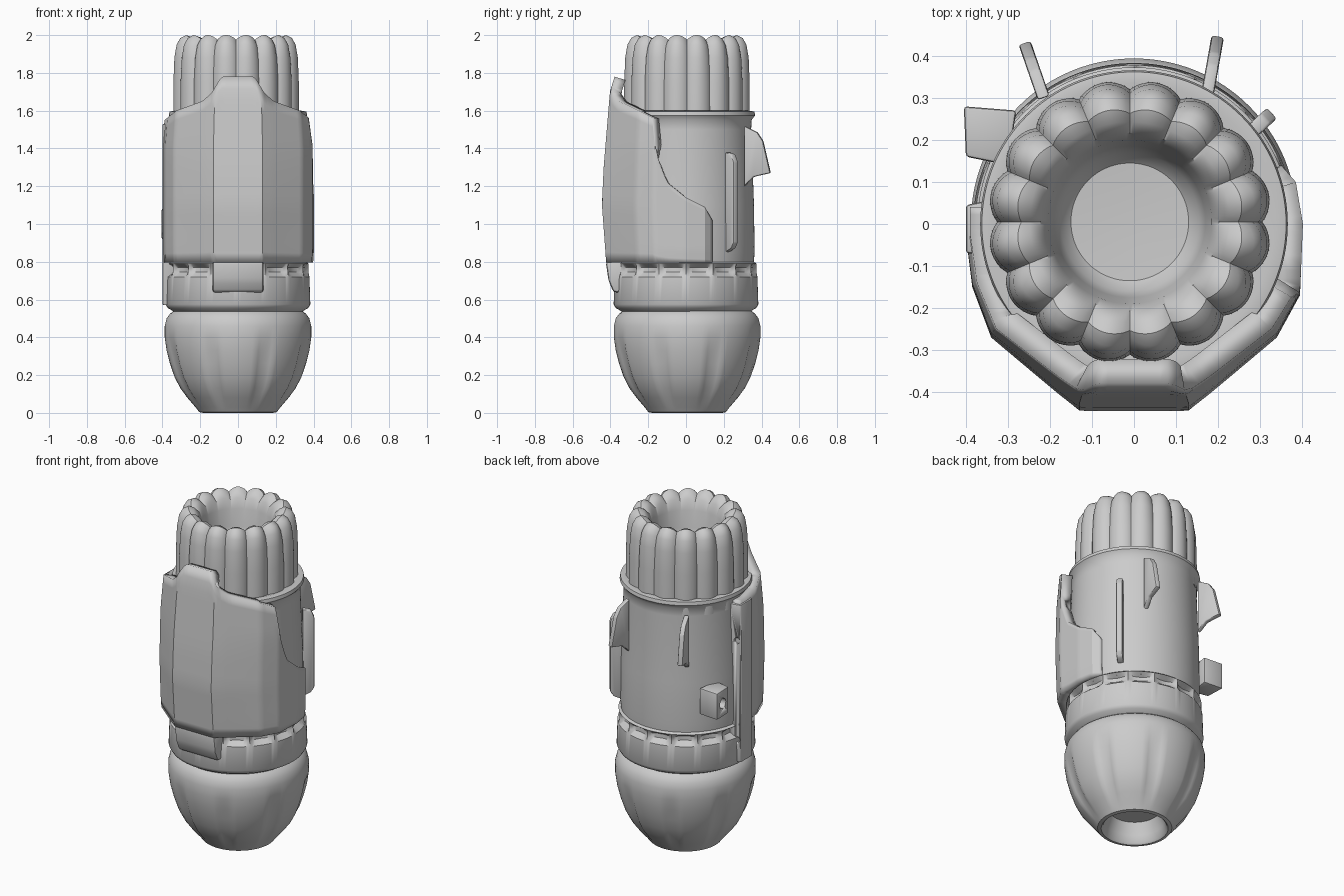
import bpy, bmesh, math
from mathutils import Vector, Matrix

cube = bpy.data.objects.get("Cube")
if cube:
    bpy.data.objects.remove(cube)

grey = bpy.data.materials.new("plain grey")
grey.use_nodes = True
grey.diffuse_color = (0.6, 0.6, 0.6, 1)
grey.node_tree.nodes["Principled BSDF"].inputs["Base Color"].default_value = (0.6, 0.6, 0.6, 1)


def lerp_table(table, v):
    """Piecewise linear lookup in (key, value) pairs."""
    if v <= table[0][0]:
        return table[0][1]
    for (a, p), (b, q) in zip(table, table[1:]):
        if v <= b:
            return p + (q - p) * (v - a) / (b - a)
    return table[-1][1]


def finish(name, bm, angle=40, recalc=True):
    if recalc:
        bmesh.ops.recalc_face_normals(bm, faces=bm.faces)
    mesh = bpy.data.meshes.new(name)
    bm.to_mesh(mesh)
    bm.free()
    mesh.materials.append(grey)
    ob = bpy.data.objects.new(name, mesh)
    bpy.context.collection.objects.link(ob)
    bpy.ops.object.select_all(action='DESELECT')
    ob.select_set(True)
    bpy.context.view_layer.objects.active = ob
    bpy.ops.object.shade_smooth_by_angle(angle=math.radians(angle))
    return ob


def grid_faces(bm, rows, closed):
    n = len(rows[0])
    for a, b in zip(rows, rows[1:]):
        for i in range(n if closed else n - 1):
            j = (i + 1) % n
            bm.faces.new((a[i], b[i], b[j], a[j]))


def turned(name, profile, shape=None, n=128, centre=(0, 0), angle=40):
    """Revolve (r, z) rows; shape(theta, r, z, k) may change r and z."""
    bm = bmesh.new()
    rows = []
    for k, (r, z) in enumerate(profile):
        ring = []
        for i in range(n):
            t = math.tau * i / n
            rr, zz = shape(t, r, z, k) if shape else (r, z)
            ring.append(bm.verts.new((centre[0] + rr * math.cos(t), centre[1] + rr * math.sin(t), zz)))
        rows.append(ring)
    grid_faces(bm, rows, True)
    bm.faces.new(rows[0])
    bm.faces.new(rows[-1])
    return finish(name, bm, angle)


def prism(name, outline, depth, matrix, bevel=0.008):
    """Extrude an outline by depth along local z, then place it."""
    bm = bmesh.new()
    face = bm.faces.new([bm.verts.new((x, y, 0)) for x, y in outline])
    ext = bmesh.ops.extrude_face_region(bm, geom=[face])
    bmesh.ops.translate(bm, vec=(0, 0, depth), verts=[v for v in ext["geom"] if isinstance(v, bmesh.types.BMVert)])
    bmesh.ops.recalc_face_normals(bm, faces=bm.faces)
    if bevel:
        bmesh.ops.bevel(bm, geom=bm.edges[:], offset=bevel, segments=2, affect='EDGES', profile=0.5)
    bm.transform(matrix)
    return finish(name, bm)


def cut(target, cutter):
    mod = target.modifiers.new("cut", 'BOOLEAN')
    mod.operation = 'DIFFERENCE'
    mod.solver = 'EXACT'
    mod.object = cutter
    cutter.hide_render = True
    cutter.hide_viewport = True
    cutter.display_type = 'WIRE'


def hole(target, place, axis, radius=0.022, depth=0.08):
    bm = bmesh.new()
    bmesh.ops.create_cone(bm, cap_ends=True, segments=20, radius1=radius, radius2=radius, depth=depth)
    bm.transform(Matrix.Translation(place) @ Vector((0, 0, 1)).rotation_difference(Vector(axis)).to_matrix().to_4x4())
    cut(target, finish("hole_cutter", bm))


# Rounded base with shallow raised panels and an open underside
def panels(t, r, z, k):
    fade = lerp_table([(0.03, 0), (0.1, 1), (0.34, 1), (0.42, 0)], z) if k > 3 else 0
    side = abs(math.cos(4 * t))
    return r - 0.012 * fade * (1 - min(1, max(0, (side - 0.3) * 5))), z


turned("base_dome", [(0.14, 0.12), (0.165, 0.05), (0.175, 0.01), (0.185, 0), (0.205, 0.004), (0.225, 0.03),
                     (0.268, 0.08), (0.305, 0.13), (0.336, 0.19), (0.36, 0.26), (0.378, 0.33), (0.388, 0.4),
                     (0.388, 0.46), (0.378, 0.5), (0.36, 0.525), (0.34, 0.54), (0.3, 0.56)],
       panels, centre=(0, 0.006))


# Band with a scalloped upper edge
def scallops(t, r, z, k):
    return (r - 0.03 * abs(math.sin(8 * t)) ** 0.6, z) if k in (5, 6) else (r, z)


turned("scalloped_band", [(0.3, 0.5), (0.345, 0.54), (0.372, 0.555), (0.383, 0.575), (0.378, 0.72), (0.373, 0.745),
                          (0.372, 0.77), (0.373, 0.79), (0.36, 0.8), (0.3, 0.8)], scallops, n=192)

# Main tube with a flared collar
turned("main_tube", [(0.3, 0.74), (0.358, 0.78), (0.363, 0.85), (0.36, 1.1), (0.345, 1.5), (0.347, 1.55),
                     (0.366, 1.575), (0.362, 1.595), (0.335, 1.6), (0.3, 1.59)])


# Fluted upper barrel with a funnel bore
def flutes(t, r, z, k):
    groove = 1 - abs(math.sin(8 * t)) ** 0.8
    depth = (0.022, 0.022, 0.026, 0.028, 0.028, 0.012)[k] if k < 6 else 0
    drop = (0.01, 0.02, 0.025, 0.025, 0.012)[k - 3] if 3 <= k < 8 else 0
    return r - depth * groove, z - drop * groove


turned("fluted_barrel", [(0.338, 1.5), (0.337, 1.75), (0.332, 1.88), (0.32, 1.95), (0.3, 1.985), (0.27, 2.0),
                         (0.238, 1.99), (0.212, 1.96), (0.195, 1.9), (0.18, 1.8), (0.165, 1.73), (0.14, 1.705),
                         (0.06, 1.7)], flutes, n=192, centre=(-0.01, 0.005))

# Wrapped front shell: plan outline, resampled, with a stepped upper edge
plan = [(0.35, 0.14), (0.385, 0.1), (0.402, 0), (0.395, -0.17), (0.34, -0.27), (0.18, -0.405), (0.13, -0.445),
        (-0.13, -0.445), (-0.18, -0.405), (-0.34, -0.27), (-0.385, -0.15), (-0.4, -0.03), (-0.4, 0.04)]
front_top = [(0.1, 1.78), (0.15, 1.69), (0.2, 1.65), (0.34, 1.6), (0.4, 1.55)]
side_top = [(-0.19, 1.59), (-0.165, 1.38), (-0.1, 1.22), (0, 1.14), (0.1, 1.09), (0.14, 1.02)]
lean = [(0.8, 0.95), (1.1, 1), (1.3, 0.98), (1.7, 0.905), (1.78, 0.85)]
columns = []
for a, b in zip(plan, plan[1:]):
    a, b = Vector(a), Vector(b)
    steps = max(2, round((b - a).length / 0.02))
    columns += [a.lerp(b, i / steps) for i in range(steps)]
columns.append(Vector(plan[-1]))
bm = bmesh.new()
rows = []
for k in range(17):
    row = []
    for p in columns:
        on_side = p.x > 0 and p.y > -0.19
        top = lerp_table(side_top, p.y) if on_side else lerp_table(front_top, abs(p.x))
        z = 0.795 + (top - 0.795) * k / 16
        s = lerp_table(lean, z)
        row.append(bm.verts.new((p.x * min(1, s + 0.04), p.y * s if p.y < 0 else p.y, z)))
    rows.append(row)
grid_faces(bm, rows, False)
shell = finish("front_shell", bm, 30, recalc=False)
solid = shell.modifiers.new("wall", 'SOLIDIFY')
solid.thickness = 0.06
solid.offset = -1

# Scooped window in the shell, and the block below it on the band
along_x = Matrix(((0, 0, 1, -0.135), (1, 0, 0, 0), (0, 1, 0, 0), (0, 0, 0, 1)))
cut(shell, prism("window_cutter", [(-0.6, 0.84), (-0.42, 0.84), (-0.385, 1.02), (-0.4, 1.05), (-0.6, 1.06)],
                 0.27, along_x, 0.02))
prism("front_block", [(-0.3, 0.63), (-0.385, 0.64), (-0.41, 0.7), (-0.425, 0.8), (-0.3, 0.82)],
      0.27, along_x, 0.015)

# Side rail with two holes
rail = prism("side_rail", [(-0.4, -0.07), (-0.4, 0.045), (-0.33, 0.06), (-0.33, -0.07)], 0.96,
             Matrix.Translation((0, 0, 0.57)))
for z in (0.71, 1.31):
    hole(rail, (-0.378, 0.03, z), (0, 1, 0), 0.018)

# Bored lug
lug = prism("bored_lug", [(-0.405, 0.28), (-0.28, 0.27), (-0.3, 0.14), (-0.4, 0.16)], 0.16,
            Matrix.Translation((0, 0, 0.92)))
hole(lug, (-0.4, 0.22, 1.0), (1, 0, 0), 0.03)


# Fins standing out from the tube
def fin(name, outline, base, tip, thick):
    d = (Vector(tip) - Vector(base)).normalized()
    m = Matrix(((d.x, 0, d.y, base[0] - d.y * thick / 2), (d.y, 0, -d.x, base[1] + d.x * thick / 2),
                (0, 1, 0, 0), (0, 0, 0, 1)))
    prism(name, outline, thick, m, 0.007)


blade = [(0, 1.52), (0.07, 1.485), (0.1, 1.44), (0.14, 1.27), (0.05, 1.25), (0, 1.2)]
fin("back_fin_left", blade, (0.175, 0.31), (0.2, 0.45), 0.03)
fin("back_fin_right", blade, (-0.215, 0.3), (-0.26, 0.43), 0.03)
fin("side_ridge", [(0, 0.85), (0.045, 0.87), (0.065, 0.9), (0.065, 1.33), (0.045, 1.37), (0, 1.38)],
    (0.28, 0.22), (0.33, 0.265), 0.035)
